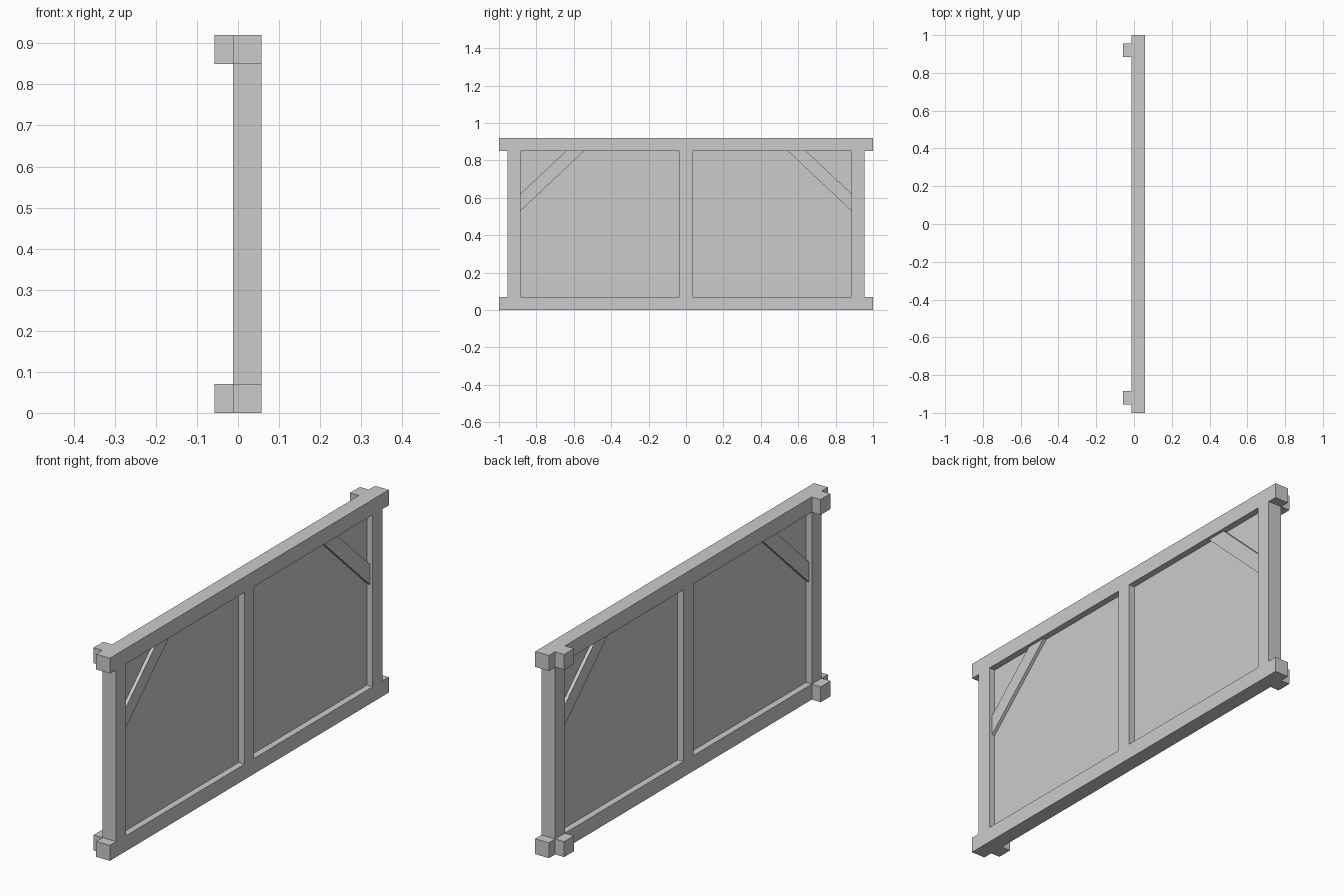
import bpy, bmesh

if "Cube" in bpy.data.objects:
    bpy.data.objects.remove(bpy.data.objects["Cube"])

W = 0.07                    # beam height / post width
H = 0.92                    # total height
X0, X1 = -0.012, 0.057      # frame depth range
XM = (X0 + X1) / 2
POST_IN, POST_OUT = 0.885, 0.955


def prism(name, pts, x0, x1):
    """Extrude a (y, z) profile along x."""
    bm = bmesh.new()
    face = bm.faces.new([bm.verts.new((x0, y, z)) for y, z in pts])
    ext = bmesh.ops.extrude_face_region(bm, geom=[face])["geom"]
    verts = [v for v in ext if isinstance(v, bmesh.types.BMVert)]
    bmesh.ops.translate(bm, verts=verts, vec=(x1 - x0, 0, 0))
    bmesh.ops.recalc_face_normals(bm, faces=bm.faces)
    mesh = bpy.data.meshes.new(name)
    bm.to_mesh(mesh)
    bm.free()
    obj = bpy.data.objects.new(name, mesh)
    bpy.context.collection.objects.link(obj)
    return obj


def box(name, x0, x1, y0, y1, z0, z1):
    return prism(name, [(y0, z0), (y1, z0), (y1, z1), (y0, z1)], x0, x1)


# Horizontal rails
box("bottom_rail", X0, X1, -1, 1, 0, W)
box("top_rail", X0, X1, -1, 1, H - W, H)

# Middle post
box("middle_post", X0, X1, -W / 2, W / 2, W, H - W)

# Thin infill panel, recessed from both sides
box("infill_panel", XM - 0.005, XM + 0.005, -POST_IN, POST_IN, W, H - W)

for side, s in (("left", -1), ("right", 1)):
    a, b = sorted((s * POST_IN, s * POST_OUT))
    # End post
    box(side + "_post", X0, X1, a, b, W, H - W)
    # Cross-beam stubs poking out of the back
    box(side + "_lower_stub", -X1, X0, a, b, 0, W)
    box(side + "_upper_stub", -X1, X0, a, b, H - W, H)
    # Diagonal corner brace, thinner than the frame
    profile = [(0.545, H - W), (POST_IN, 0.53), (POST_IN, 0.622), (0.642, H - W)]
    prism(side + "_brace", [(s * y, z) for y, z in profile], XM - 0.02, XM + 0.02)
